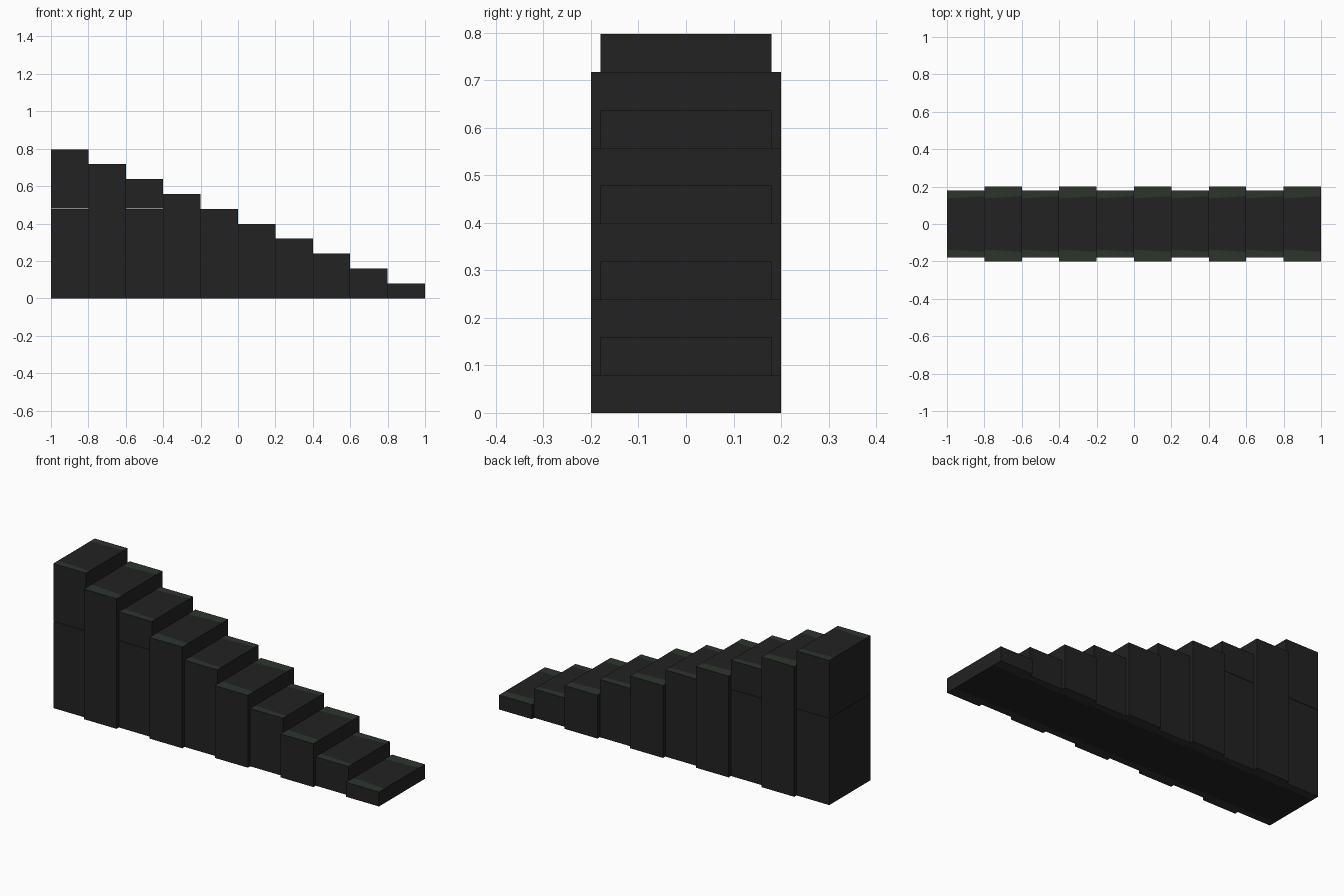
import bpy, bmesh
from mathutils import Vector

if "Cube" in bpy.data.objects:
    bpy.data.objects.remove(bpy.data.objects["Cube"])


def material(name, rgb):
    m = bpy.data.materials.new(name)
    m.diffuse_color = (*rgb, 1)
    m.use_nodes = True
    m.node_tree.nodes["Principled BSDF"].inputs["Base Color"].default_value = m.diffuse_color
    return m


STONE = material("dark stone", (0.016, 0.016, 0.016))
MOSS = material("mossy edge", (0.026, 0.034, 0.026))

STEPS, WIDTH, RISE, GAP = 10, 0.2, 0.0797, 0.002


def block(name, x, half, z0, z1, moss):
    bm = bmesh.new()
    bmesh.ops.create_cube(bm, size=1)
    for v in bm.verts:
        v.co = Vector((x + v.co.x * WIDTH, v.co.y * 2 * half,
                       (z0 + z1) / 2 + v.co.z * (z1 - z0)))
    # cut slightly slanted bands along the front and back edges
    if moss:
        for s in (-1, 1):
            bmesh.ops.bisect_plane(bm, geom=bm.verts[:] + bm.edges[:] + bm.faces[:],
                                   plane_co=(x, s * 0.143, 0),
                                   plane_no=(-0.06 * s, 1, 0))
    bm.normal_update()
    for f in bm.faces:
        flat = abs(f.normal.z) > 0.9
        f.material_index = int(moss and flat and abs(f.calc_center_median().y) > 0.1)
    mesh = bpy.data.meshes.new(name)
    bm.to_mesh(mesh)
    bm.free()
    mesh.materials.append(STONE)
    mesh.materials.append(MOSS)
    bpy.context.collection.objects.link(bpy.data.objects.new(name, mesh))


# descending columns, alternately narrow and wide
for i in range(STEPS):
    x = -0.9 + i * WIDTH
    half = 0.2 if i % 2 else 0.18
    top = (STEPS - i) * RISE
    if i in (0, 2):  # tall columns made from two stacked blocks
        seam = 6 * RISE
        block(f"step_{i + 1}_lower", x, half, 0, seam - GAP / 2, True)
        block(f"step_{i + 1}_upper", x, half, seam + GAP / 2, top, True)
    else:
        block(f"step_{i + 1}", x, half, 0, top, True)
